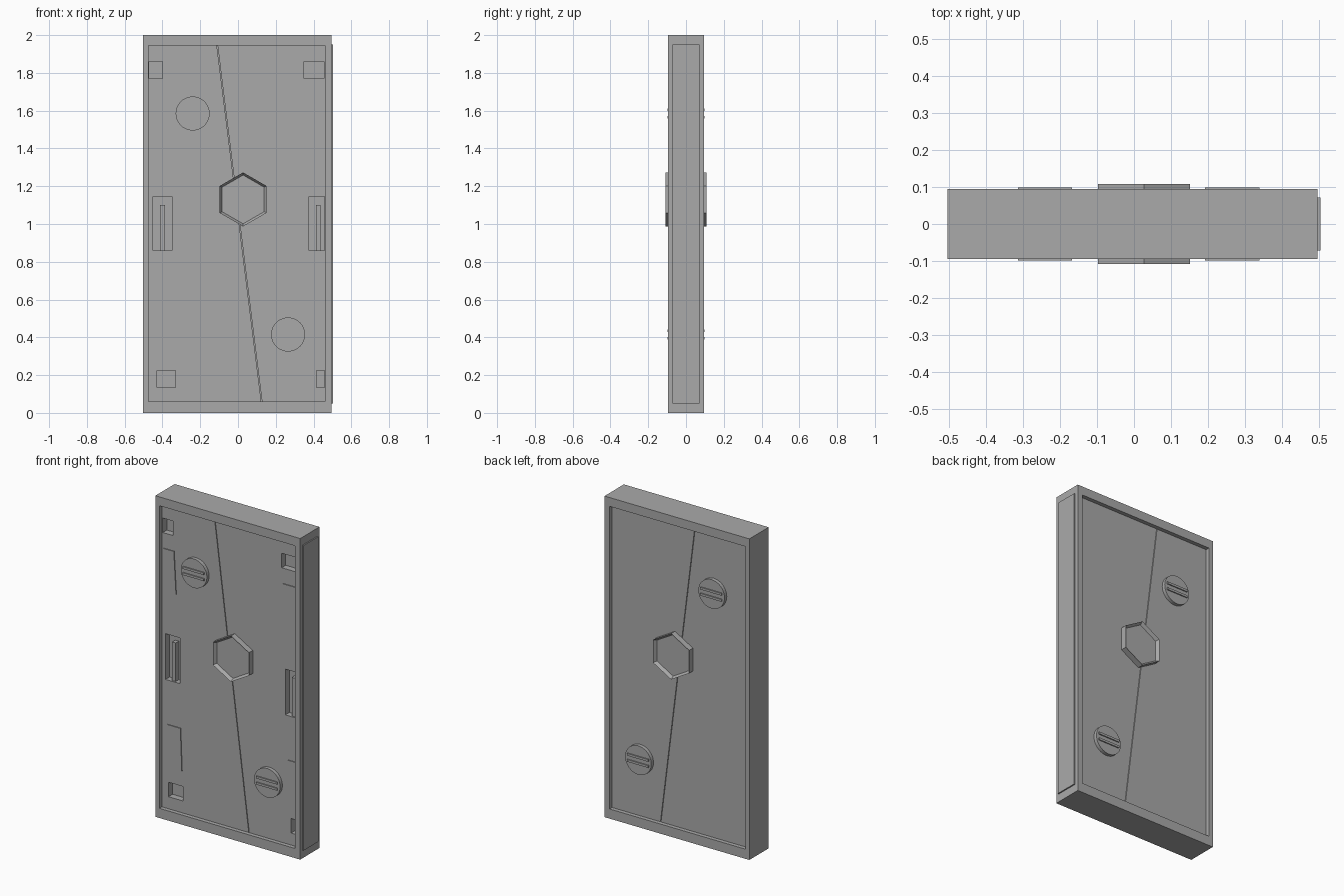
import bpy, bmesh, math
from mathutils import Vector

cube = bpy.data.objects.get("Cube")
if cube:
    bpy.data.objects.remove(cube, do_unlink=True)

grey = bpy.data.materials.new("plain_grey")
grey.use_nodes = True
colour = (0.4, 0.4, 0.4, 1)
grey.diffuse_color = colour
grey.node_tree.nodes["Principled BSDF"].inputs["Base Color"].default_value = colour


def prism(name, outline, y0, y1):
    """Extrude an x-z outline from y0 to y1."""
    bm = bmesh.new()
    face = bm.faces.new([bm.verts.new((x, y0, z)) for x, z in outline])
    ext = bmesh.ops.extrude_face_region(bm, geom=[face])
    moved = [v for v in ext["geom"] if isinstance(v, bmesh.types.BMVert)]
    bmesh.ops.translate(bm, verts=moved, vec=(0, y1 - y0, 0))
    bmesh.ops.recalc_face_normals(bm, faces=bm.faces)
    mesh = bpy.data.meshes.new(name)
    bm.to_mesh(mesh)
    bm.free()
    mesh.materials.append(grey)
    obj = bpy.data.objects.new(name, mesh)
    bpy.context.collection.objects.link(obj)
    return obj


def rect(x0, x1, z0, z1):
    return [(x0, z0), (x1, z0), (x1, z1), (x0, z1)]


def ring(cx, cz, r, n):
    return [(cx + r * math.sin(math.tau * i / n), cz + r * math.cos(math.tau * i / n))
            for i in range(n)]


def cut(obj, cutter):
    mod = obj.modifiers.new("cut", "BOOLEAN")
    mod.operation = "DIFFERENCE"
    mod.solver = "EXACT"
    mod.object = cutter
    cutter.hide_render = True
    cutter.hide_set(True)
    cutter.display_type = "WIRE"


LEFT, RIGHT, LOW, HIGH = -0.475, 0.46, 0.06, 1.945
HALF, PANEL = 0.095, 0.07

# Outer frame
frame = prism("frame", rect(-0.503, 0.495, 0, 2), -HALF, HALF)
cut(frame, prism("frame_opening", rect(LEFT, RIGHT, LOW, HIGH), -0.2, 0.2))

# Two panel halves meeting along a slanted seam
gap = 0.002
panel_a = prism("panel_right_half", [(LEFT, LOW), (0.125 - gap, LOW), (-0.11 - gap, HIGH),
                                     (LEFT, HIGH)], -PANEL, PANEL)
panel_b = prism("panel_left_half", [(0.125 + gap, LOW), (RIGHT, LOW), (RIGHT, HIGH),
                                    (-0.11 + gap, HIGH)], -PANEL, PANEL)
prism("seam_core", [(0.12, LOW), (0.13, LOW), (-0.105, HIGH), (-0.115, HIGH)], -0.06, 0.06)

# Edge plate on the side
prism("edge_plate", rect(0.49, 0.503, 0.05, 1.95), -0.072, 0.072)

# Pockets in the front: top, middle and bottom of each half
pockets = [(panel_a, "right", [(-0.47, -0.4), (-0.45, -0.35), (-0.43, -0.33)]),
           (panel_b, "left", [(0.35, 0.455), (0.375, 0.459), (0.415, 0.459)])]
heights = [(1.77, 1.86), (0.86, 1.145), (0.135, 0.225)]
for panel, side, spans in pockets:
    for i, ((x0, x1), (z0, z1)) in enumerate(zip(spans, heights)):
        cut(panel, prism(f"{side}_pocket_cutter_{i}", rect(x0, x1, z0, z1), -0.1, -0.03))
    x0 = spans[1][0] + 0.038
    prism(f"{side}_slot_bar", rect(x0, x0 + 0.025, 0.86, 1.1), -0.06, -0.025)

# Slightly raised skewed plates
plates = {
    "right_upper_plate": [(-0.462, 1.675), (-0.39, 1.675), (-0.375, 1.41), (-0.452, 1.41)],
    "right_lower_plate": [(-0.437, 0.585), (-0.345, 0.585), (-0.335, 0.32), (-0.435, 0.32)],
    "left_upper_plate": [(0.355, 1.675), (0.455, 1.675), (0.458, 1.41), (0.367, 1.41)],
    "left_lower_plate": [(0.395, 0.585), (RIGHT, 0.585), (RIGHT, 0.32), (0.412, 0.32)],
}
for name, outline in plates.items():
    prism(name, outline, -PANEL - 0.005, -PANEL + 0.002)

for label, s in (("front", -1), ("back", 1)):
    # Round bosses with two ridges each
    for where, cx, cz in (("upper", -0.24, 1.585), ("lower", 0.265, 0.415)):
        prism(f"{label}_{where}_boss", ring(cx, cz, 0.09, 40), s * 0.06, s * 0.092)
        for k in (-1, 1):
            z = cz + k * 0.019
            prism(f"{label}_{where}_ridge", rect(cx - 0.073, cx + 0.073, z - 0.007, z + 0.007),
                  s * 0.085, s * 0.099)

    # Hexagonal hub with a dished face
    hub = prism(f"{label}_hub", ring(0.027, 1.13, 0.143, 6), s * 0.06, s * 0.108)
    bm = bmesh.new()
    bm.from_mesh(hub.data)
    cap = max(bm.faces, key=lambda f: s * f.calc_center_median().y)
    bmesh.ops.inset_region(bm, faces=[cap], thickness=0.014)
    bmesh.ops.translate(bm, verts=cap.verts, vec=Vector((0, -s * 0.02, 0)))
    bm.to_mesh(hub.data)
    bm.free()
